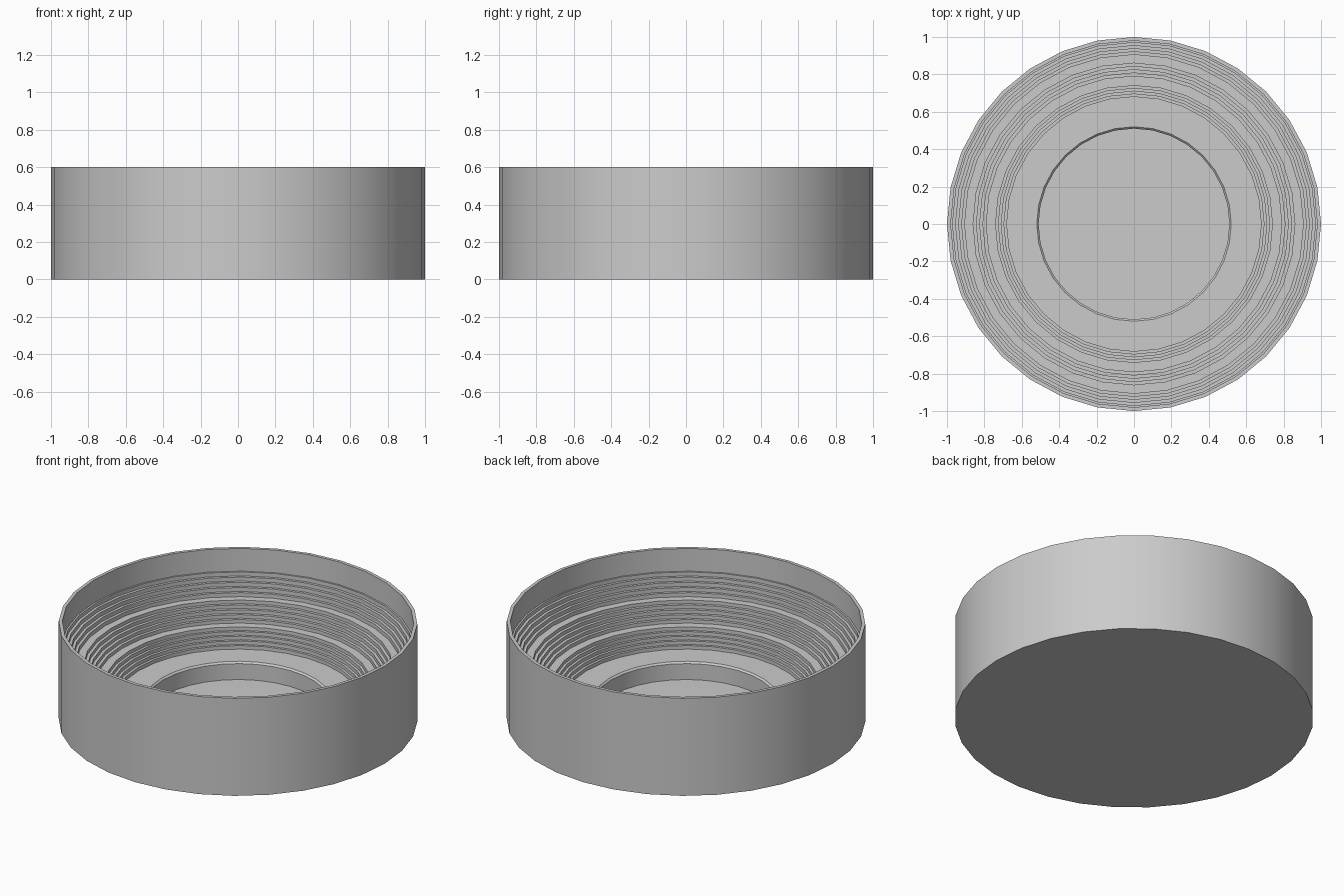
import bpy, bmesh, math

if "Cube" in bpy.data.objects:
    bpy.data.objects.remove(bpy.data.objects["Cube"])

SIDES = 32


def lathe(name, profile):
    """Revolve (radius, height) points round z; a radius of 0 closes to a point."""
    bm = bmesh.new()
    rings = []
    for r, z in profile:
        if r == 0:
            rings.append([bm.verts.new((0, 0, z))] * SIDES)
        else:
            rings.append([bm.verts.new((r * math.cos(i * math.tau / SIDES),
                                        r * math.sin(i * math.tau / SIDES), z))
                          for i in range(SIDES)])
    for a, b in zip(rings, rings[1:]):
        for i in range(SIDES):
            j = (i + 1) % SIDES
            bm.faces.new(list(dict.fromkeys((a[i], a[j], b[j], b[i]))))
    bmesh.ops.recalc_face_normals(bm, faces=bm.faces)
    mesh = bpy.data.meshes.new(name)
    bm.to_mesh(mesh)
    bm.free()
    obj = bpy.data.objects.new(name, mesh)
    bpy.context.collection.objects.link(obj)
    bpy.ops.object.select_all(action='DESELECT')
    obj.select_set(True)
    bpy.context.view_layer.objects.active = obj
    bpy.ops.object.shade_smooth_by_angle(angle=math.radians(30))
    return obj


# Closed underside, outer wall and thin rim
profile = [(0, 0), (1, 0), (1, 0.6), (0.98, 0.6)]

# Three seating tiers: outer radius, inner radius, top and bottom height
profile.append((0.98, 0.46))
for r0, r1, z0, z1, n in [(0.97, 0.905, 0.46, 0.338, 5),
                          (0.86, 0.79, 0.338, 0.229, 5),
                          (0.74, 0.68, 0.229, 0.12, 5)]:
    for k in range(n):
        r = r0 + (r1 - r0) * k / (n - 1)
        profile += [(r, z0 + (z1 - z0) * k / n),
                    (r, z0 + (z1 - z0) * (k + 1) / n)]

# Walkway and round floor sunk in the middle
profile += [(0.63, 0.12), (0.52, 0.12), (0.51, 0.11), (0.51, 0.012), (0, 0.012)]
lathe("round_arena", profile)
